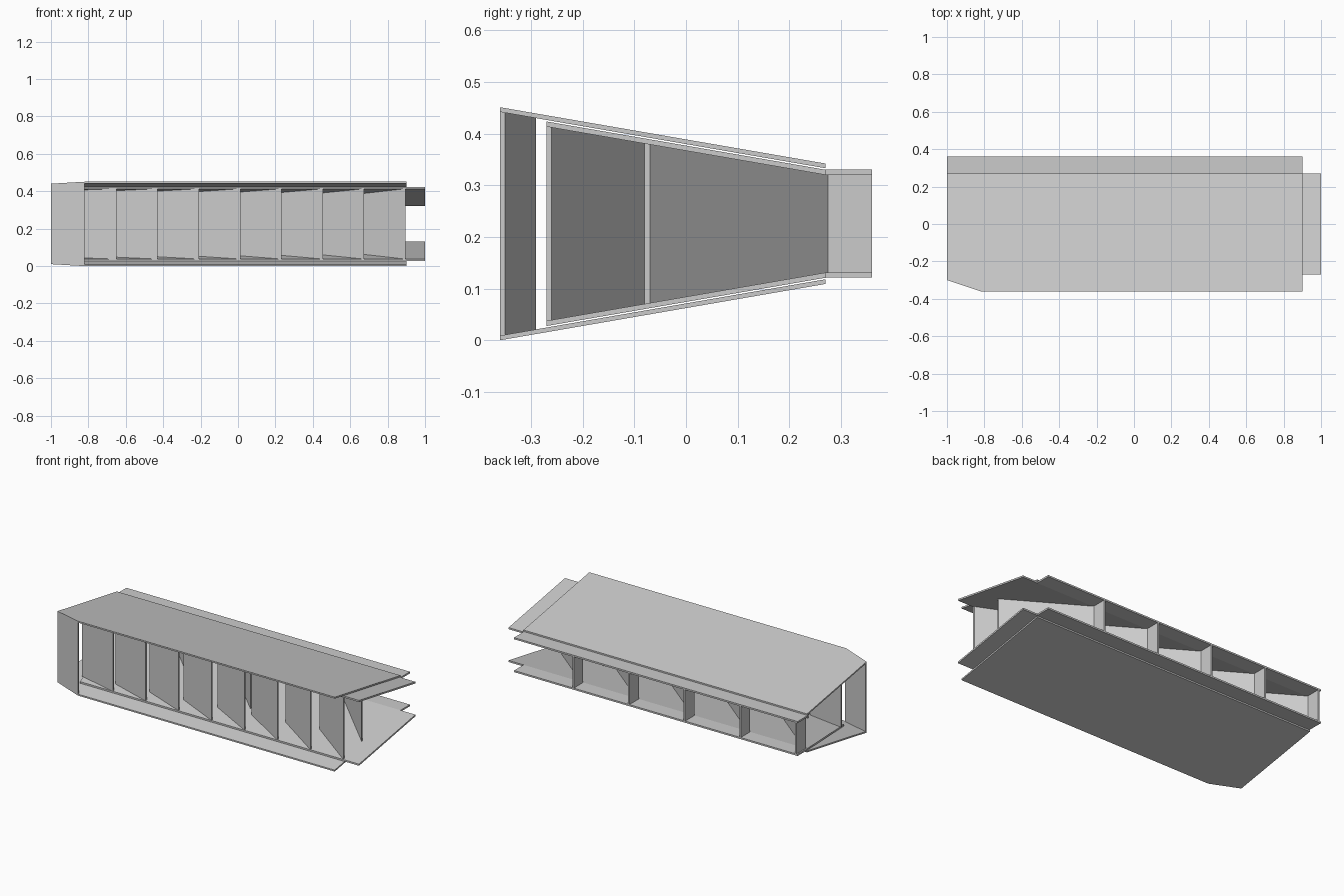
import bpy, bmesh
from mathutils import Vector

cube = bpy.data.objects.get("Cube")
if cube:
    bpy.data.objects.remove(cube, do_unlink=True)

GREY = (0.6, 0.6, 0.6, 1)
mat = bpy.data.materials.new("plain grey")
mat.use_nodes = True
mat.diffuse_color = GREY
mat.node_tree.nodes["Principled BSDF"].inputs["Base Color"].default_value = GREY

MID, SLOPE = 0.2255, 0.173      # mirror height and taper of the duct


def prism(name, outline, low, high):
    """Extrude a plan outline between two height functions of y."""
    bm = bmesh.new()
    bottom = [bm.verts.new((x, y, low(y))) for x, y in outline]
    top = [bm.verts.new((x, y, high(y))) for x, y in outline]
    bm.faces.new(bottom)
    bm.faces.new(top)
    for i in range(len(outline)):
        j = (i + 1) % len(outline)
        bm.faces.new((bottom[i], bottom[j], top[j], top[i]))
    bmesh.ops.recalc_face_normals(bm, faces=bm.faces)
    mesh = bpy.data.meshes.new(name)
    bm.to_mesh(mesh)
    bm.free()
    mesh.materials.append(mat)
    obj = bpy.data.objects.new(name, mesh)
    bpy.context.collection.objects.link(obj)
    return obj


def mirrored(height):
    return lambda y: 2 * MID - height(y)


def plate_pair(name, outline, low, high):
    prism("upper_" + name, outline, low, high)
    prism("lower_" + name, outline, mirrored(high), mirrored(low))


# Heights of the upper plate surfaces
def outer_top(y):
    return 0.451 - SLOPE * (y + 0.36)


def outer_under(y):
    return outer_top(y) - 0.009


def inner_top(y):
    return 0.330 + SLOPE * max(0, 0.27 - y)


def inner_under(y):
    return inner_top(y) - 0.010


# Outer plates with a clipped front corner
plate_pair("outer_plate", [(-1, -0.30), (-0.82, -0.36), (0.9, -0.36),
                           (0.9, 0.27), (-1, 0.27)], outer_under, outer_top)

# Inner plates: sloping deck and level rear lip
plate_pair("inner_plate", [(-0.87, -0.27), (1, -0.27), (1, 0.27), (-1, 0.27)],
           inner_under, inner_top)
plate_pair("rear_lip", [(-1, 0.27), (0.9, 0.27), (0.9, 0.36), (-1, 0.36)],
           inner_under, inner_top)

# Closing panel behind the clipped corner
prism("corner_panel", [(-1, -0.30), (-0.82, -0.36), (-0.82, -0.35), (-1, -0.29)],
      mirrored(outer_under), outer_under)

# Front vanes, turning more steeply along the row
for i in range(8):
    t = i / 7
    x, y = -0.65 + 0.2207 * i, -0.27
    dx = 0.24 + 0.05 * t
    dy = dx * (0.2 + 0.45 * t)
    prism(f"front_vane_{i + 1}", [(x, y), (x, y + 0.01),
                                  (x - dx, y + dy + 0.01), (x - dx, y + dy)],
          mirrored(inner_under), inner_under)

# Rear vanes, each bent straight at the lip
for i in range(5):
    x = 0.885 - 0.373 * i
    end = x - 0.385
    prism(f"rear_vane_{i + 1}", [(x, -0.08), (x, -0.07), (end + 0.01, 0.275),
                                 (end + 0.01, 0.36), (end, 0.36), (end, 0.27)],
          mirrored(inner_under), inner_under)
